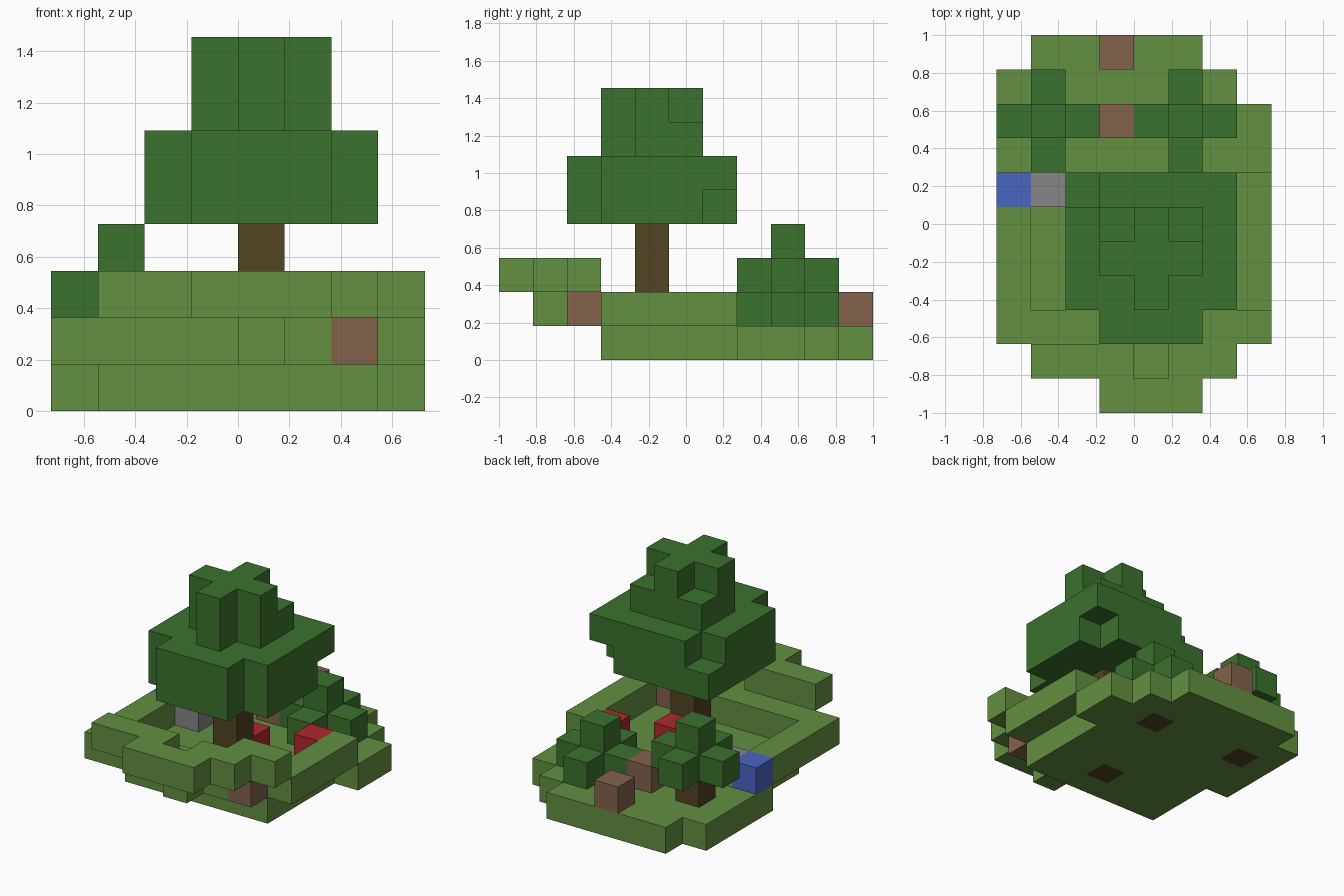
import bpy
import bmesh
from itertools import product
from mathutils import Vector

cube = bpy.data.objects.get("Cube")
if cube:
    bpy.data.objects.remove(cube, do_unlink=True)

UNIT = 2 / 11                      # edge length of one block
CENTRE = Vector((4, 5.5, 0))       # block coordinates of the origin


def linear(channel):
    c = channel / 255
    return c / 12.92 if c <= 0.04045 else ((c + 0.055) / 1.055) ** 2.4


def make_material(name, *rgb):
    colour = (*[linear(c) for c in rgb], 1)
    mat = bpy.data.materials.new(name)
    mat.use_nodes = True
    mat.diffuse_color = colour
    shader = mat.node_tree.nodes["Principled BSDF"]
    shader.inputs["Base Color"].default_value = colour
    shader.inputs["Roughness"].default_value = 0.9
    return mat


grass = make_material("grass green", 98, 144, 65)
leaf = make_material("leaf green", 59, 113, 46)
bark = make_material("bark brown", 82, 67, 34)
clay = make_material("clay brown", 131, 98, 76)
red = make_material("red", 175, 40, 43)
blue = make_material("blue", 76, 100, 195)
grey = make_material("grey", 134, 134, 134)

parts = {}      # part name -> material
blocks = {}     # block position -> part name; later parts replace earlier ones


def box(part, material, x, y, z, wide=1, deep=1, tall=1):
    """Fill a box of blocks, starting at its lowest corner."""
    parts[part] = material
    for i, j, k in product(range(wide), range(deep), range(tall)):
        blocks[x + i, y + j, z + k] = part


def cross(part, material, x, y, z, tall=1):
    """Fill a plus shape of five blocks around a centre column."""
    box(part, material, x - 1, y, z, wide=3, tall=tall)
    box(part, material, x, y - 1, z, deep=3, tall=tall)


# Ground slab, stepped at the corners
box("ground", grass, 1, 3, 0, wide=6, deep=7)
box("ground", grass, 0, 6, 0, deep=4)
box("ground", grass, 7, 7, 0, deep=2)
box("ground", grass, 1, 10, 0, wide=5)

# Raised bank around the front and sides
box("bank", grass, 0, 2, 1, deep=4)
box("bank", grass, 1, 2, 1, wide=5)
box("bank", grass, 4, 1, 1)
box("bank", grass, 7, 3, 1, deep=4)

# Overhanging front ledge with a notch
box("ledge", grass, 1, 1, 2, wide=3)
box("ledge", grass, 3, 0, 2, wide=3)
box("ledge", grass, 5, 1, 2, wide=2)
box("ledge", grass, 6, 2, 2, wide=2)

# Tree
box("tree_trunk", bark, 4, 4, 0, tall=4)
box("lower_crown", leaf, 2, 3, 4, wide=5, deep=3, tall=2)
box("lower_crown", leaf, 3, 2, 4, wide=3, tall=2)
box("lower_crown", leaf, 2, 6, 4, wide=4)
box("lower_crown", leaf, 3, 6, 5, wide=4)
cross("upper_crown", leaf, 4, 4, 6, tall=2)
box("upper_crown", leaf, 3, 5, 6, wide=3)

# Bushes
for side, x, stem in (("right", 1, 2), ("left", 5, 1)):
    box(side + "_bush_stem", bark, x, 8, 0, tall=stem)
    cross(side + "_bush", leaf, x, 8, stem)
    box(side + "_bush", leaf, x, 8, stem + 1)

# Single blocks
for name, mat, x, y in (
    ("front_stump", clay, 6, 2),
    ("middle_stump", clay, 3, 8),
    ("back_stump", clay, 3, 10),
    ("trunk_red_block", red, 4, 5),
    ("side_red_block", red, 6, 6),
    ("blue_block", blue, 0, 6),
    ("grey_block", grey, 1, 6),
):
    box(name, mat, x, y, 1)


def build(part, material):
    """Make one mesh from the exposed faces of a part's blocks."""
    bm = bmesh.new()
    for cell in [c for c, owner in blocks.items() if owner == part]:
        for axis, sign in product(range(3), (-1, 1)):
            normal = Vector((0, 0, 0))
            normal[axis] = sign
            if tuple(int(c + n) for c, n in zip(cell, normal)) in blocks:
                continue
            u = Vector((0, 0, 0))
            u[(axis + 1) % 3] = 0.5
            v = normal.cross(u)
            middle = Vector(cell) + Vector((0.5, 0.5, 0.5)) + normal / 2
            corners = (middle - u - v, middle + u - v, middle + u + v, middle - u + v)
            bm.faces.new([bm.verts.new((p - CENTRE) * UNIT) for p in corners])
    bmesh.ops.remove_doubles(bm, verts=bm.verts[:], dist=UNIT / 100)
    mesh = bpy.data.meshes.new(part)
    bm.to_mesh(mesh)
    bm.free()
    mesh.materials.append(material)
    bpy.context.scene.collection.objects.link(bpy.data.objects.new(part, mesh))


for part, material in parts.items():
    build(part, material)
